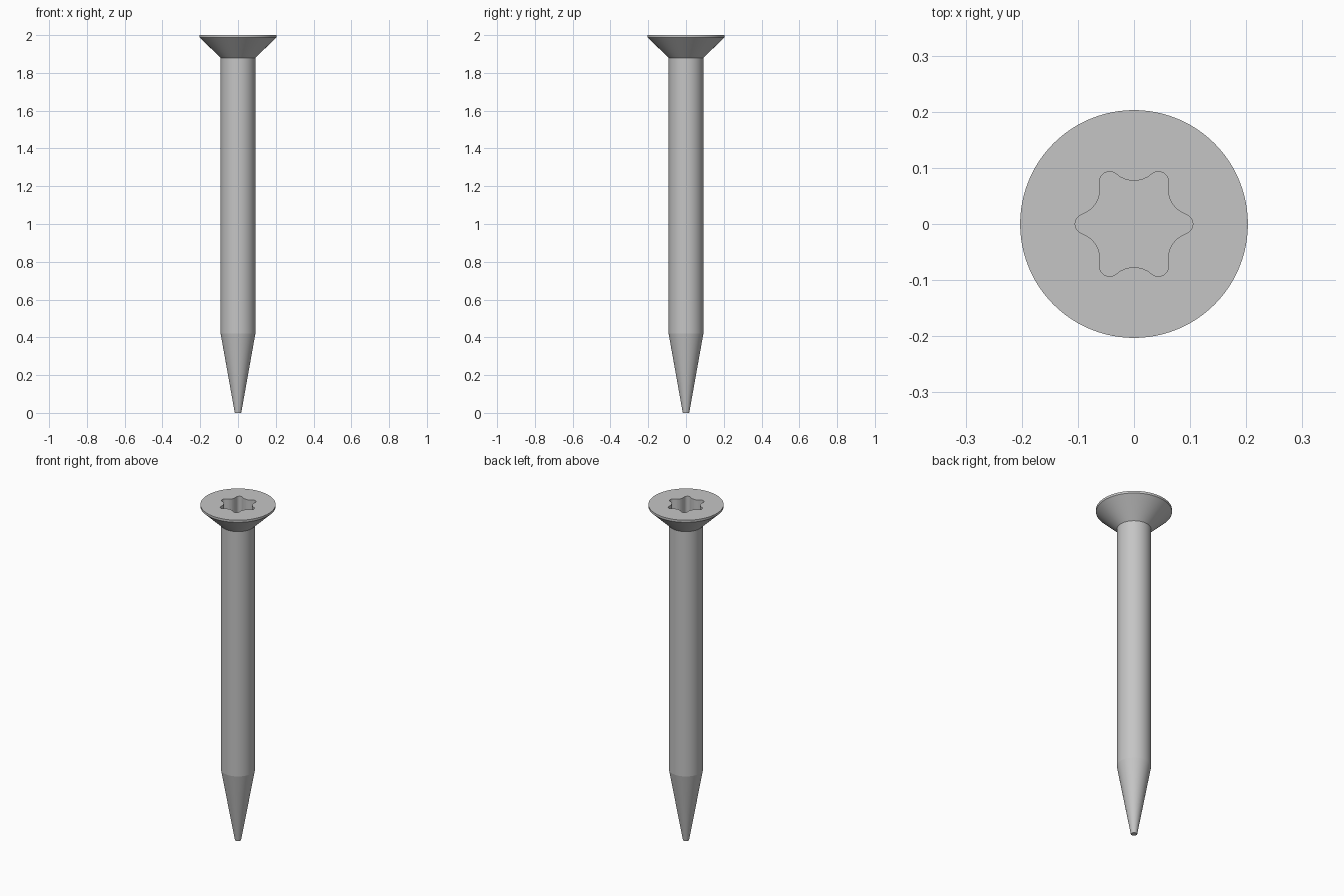
import bpy, bmesh
from math import sin, cos, pi, atan2, hypot, radians

cube = bpy.data.objects.get("Cube")
if cube:
    bpy.data.objects.remove(cube)

steel = bpy.data.materials.new("grey steel")
steel.use_nodes = True
GREY = (0.56, 0.56, 0.56, 1)
steel.diffuse_color = GREY
steel.node_tree.nodes["Principled BSDF"].inputs["Base Color"].default_value = GREY

LOBES, TIP_STEPS, VALLEY_STEPS = 6, 8, 8
SIDES = LOBES * (TIP_STEPS + VALLEY_STEPS)


def star_outline():
    """Six-lobed drive outline: convex tip arcs tangent to concave valley arcs."""
    tip_c, tip_r, valley_r, valley_min = 0.087, 0.018, 0.048, 0.077
    vc = valley_min + valley_r
    vx, vy = vc * cos(pi / LOBES), vc * sin(pi / LOBES)
    a = atan2(vy, vx - tip_c)
    sweep = 2 * (a - pi / LOBES)
    points = []
    for lobe in range(LOBES):
        t = lobe * 2 * pi / LOBES
        arcs = [(tip_c, 0, tip_r, -a + 2 * a * i / TIP_STEPS)
                for i in range(TIP_STEPS + 1)]
        arcs += [(vx, vy, valley_r, a + pi - sweep * i / VALLEY_STEPS)
                 for i in range(1, VALLEY_STEPS)]
        for cx, cy, r, angle in arcs:
            x, y = cx + r * cos(angle), cy + r * sin(angle)
            points.append((x * cos(t) - y * sin(t), x * sin(t) + y * cos(t)))
    return points


def circle(radius):
    # Offset so that the circle's points line up with the lobes
    step = 2 * pi / SIDES
    return [(radius * cos((i - TIP_STEPS / 2) * step),
             radius * sin((i - TIP_STEPS / 2) * step)) for i in range(SIDES)]


# Rings from the recess floor, over the head and down to the blunt point
star = star_outline()
sections = [
    (star, 1.90), (star, 2.0),                        # drive recess
    (circle(0.203), 2.0), (circle(0.203), 1.987),     # head rim
    (circle(0.092), 1.88),                            # countersink
    (circle(0.092), 0.42),                            # shank
    (circle(0.017), 0.0),                             # point
]
bm = bmesh.new()
rings = [[bm.verts.new((x, y, z)) for x, y in outline] for outline, z in sections]
for upper, lower in zip(rings, rings[1:]):
    for i in range(SIDES):
        j = (i + 1) % SIDES
        bm.faces.new((upper[i], lower[i], lower[j], upper[j]))
bm.faces.new(rings[0])                 # recess floor
bm.faces.new(reversed(rings[-1]))      # flat end of the point
bmesh.ops.recalc_face_normals(bm, faces=bm.faces)

mesh = bpy.data.meshes.new("countersunk_screw")
bm.to_mesh(mesh)
bm.free()
mesh.materials.append(steel)
screw = bpy.data.objects.new("countersunk_screw", mesh)
bpy.context.collection.objects.link(screw)

bpy.ops.object.select_all(action='DESELECT')
screw.select_set(True)
bpy.context.view_layer.objects.active = screw
bpy.ops.object.shade_smooth_by_angle(angle=radians(8))
